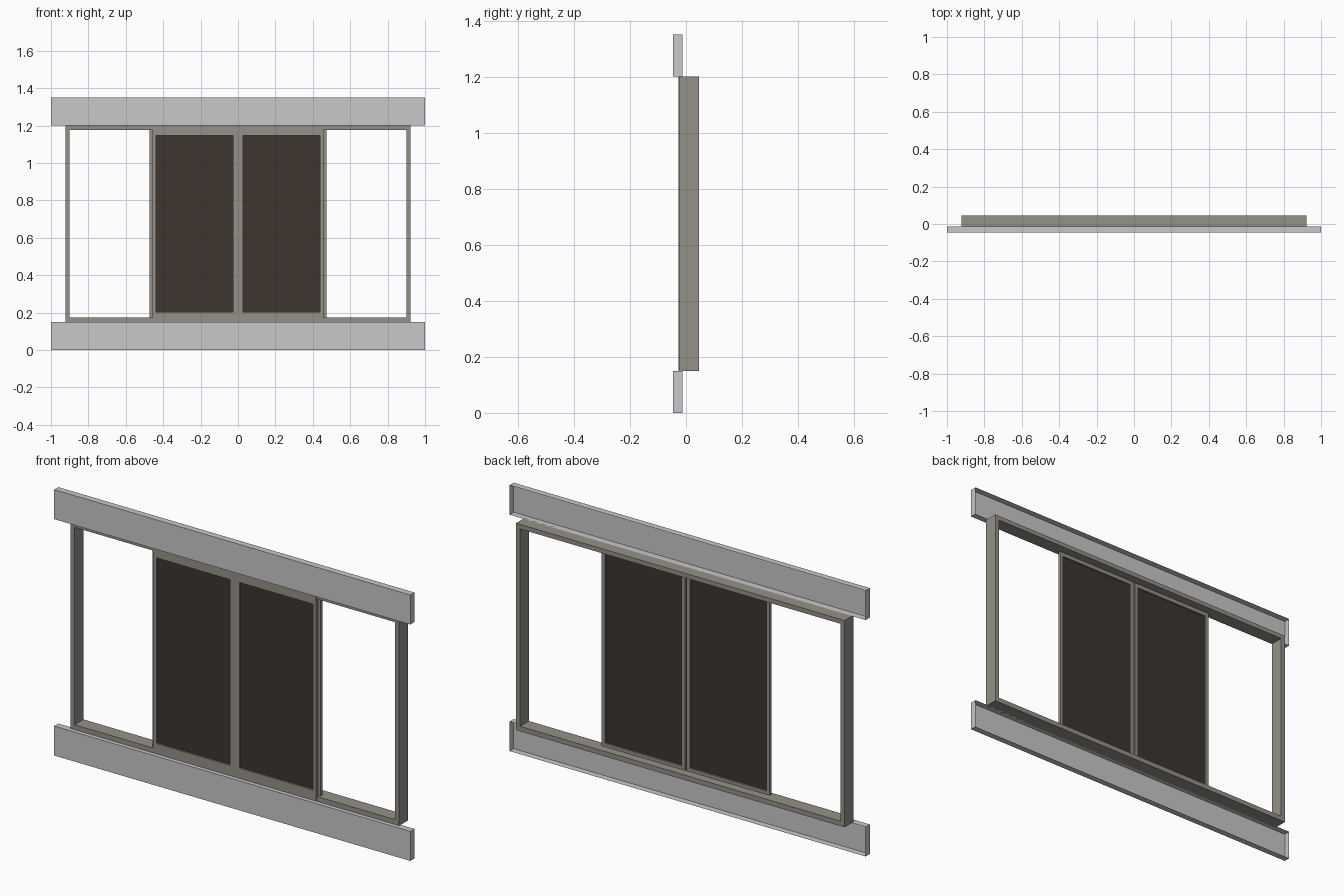
import bpy, bmesh

if "Cube" in bpy.data.objects:
    bpy.data.objects.remove(bpy.data.objects["Cube"])

def mat(name, rgb):
    m = bpy.data.materials.new(name)
    m.diffuse_color = (*rgb, 1)
    m.use_nodes = True
    m.node_tree.nodes["Principled BSDF"].inputs["Base Color"].default_value = m.diffuse_color
    return m

BOARD = mat("pale grey", (0.58, 0.58, 0.58))
FRAME = mat("warm grey", (0.30, 0.28, 0.25))
PANE = mat("dark brown", (0.047, 0.036, 0.028))

def finish(name, bm, material):
    bmesh.ops.recalc_face_normals(bm, faces=bm.faces)
    me = bpy.data.meshes.new(name)
    bm.to_mesh(me)
    bm.free()
    me.materials.append(material)
    ob = bpy.data.objects.new(name, me)
    bpy.context.collection.objects.link(ob)

def box(name, x0, x1, y0, y1, z0, z1, material, open_back=False):
    bm = bmesh.new()
    bmesh.ops.create_cube(bm, size=1)
    for v in bm.verts:
        v.co = (x1 if v.co.x > 0 else x0, y1 if v.co.y > 0 else y0, z1 if v.co.z > 0 else z0)
    bm.normal_update()
    if open_back:
        back = [f for f in bm.faces if f.normal.y > 0.9]
        bmesh.ops.delete(bm, geom=back, context='FACES_ONLY')
    finish(name, bm, material)

def ring(name, outer, inner, y0, y1, material):
    """Rectangular frame; outer and inner are (x0, x1, z0, z1)."""
    bm = bmesh.new()
    def loop(r, y):
        x0, x1, z0, z1 = r
        return [bm.verts.new(p) for p in ((x0, y, z0), (x1, y, z0), (x1, y, z1), (x0, y, z1))]
    loops = [loop(outer, y0), loop(outer, y1), loop(inner, y1), loop(inner, y0)]
    for a, b in zip(loops, loops[1:] + loops[:1]):
        for i in range(4):
            j = (i + 1) % 4
            bm.faces.new((a[i], a[j], b[j], b[i]))
    finish(name, bm, material)

# Boards above and below, hollow at the back
for name, z in (("lower_board", 0.0), ("upper_board", 1.2)):
    box(name, -1, 1, -0.046, -0.013, z, z + 0.15, BOARD, open_back=True)

# Main surround
ring("window_frame", (-0.923, 0.923, 0.15, 1.2), (-0.90, 0.90, 0.175, 1.177), -0.025, 0.046, FRAME)

# Two layers of paired sashes gathered in the middle
for s, side in ((-1, "left"), (1, "right")):
    def rect(a, b, z0, z1):
        return (min(s * a, s * b), max(s * a, s * b), z0, z1)
    ring(f"{side}_front_sash", rect(0, 0.458, 0.152, 1.198), rect(0.027, 0.439, 0.203, 1.146),
         -0.0265, -0.012, FRAME)
    ring(f"{side}_rear_sash", rect(0.004, 0.472, 0.17, 1.18), rect(0.024, 0.454, 0.192, 1.157),
         -0.012, 0.003, FRAME)
    x0, x1, z0, z1 = rect(0.02, 0.457, 0.185, 1.16)
    box(f"{side}_pane", x0, x1, -0.018, -0.006, z0, z1, PANE)
